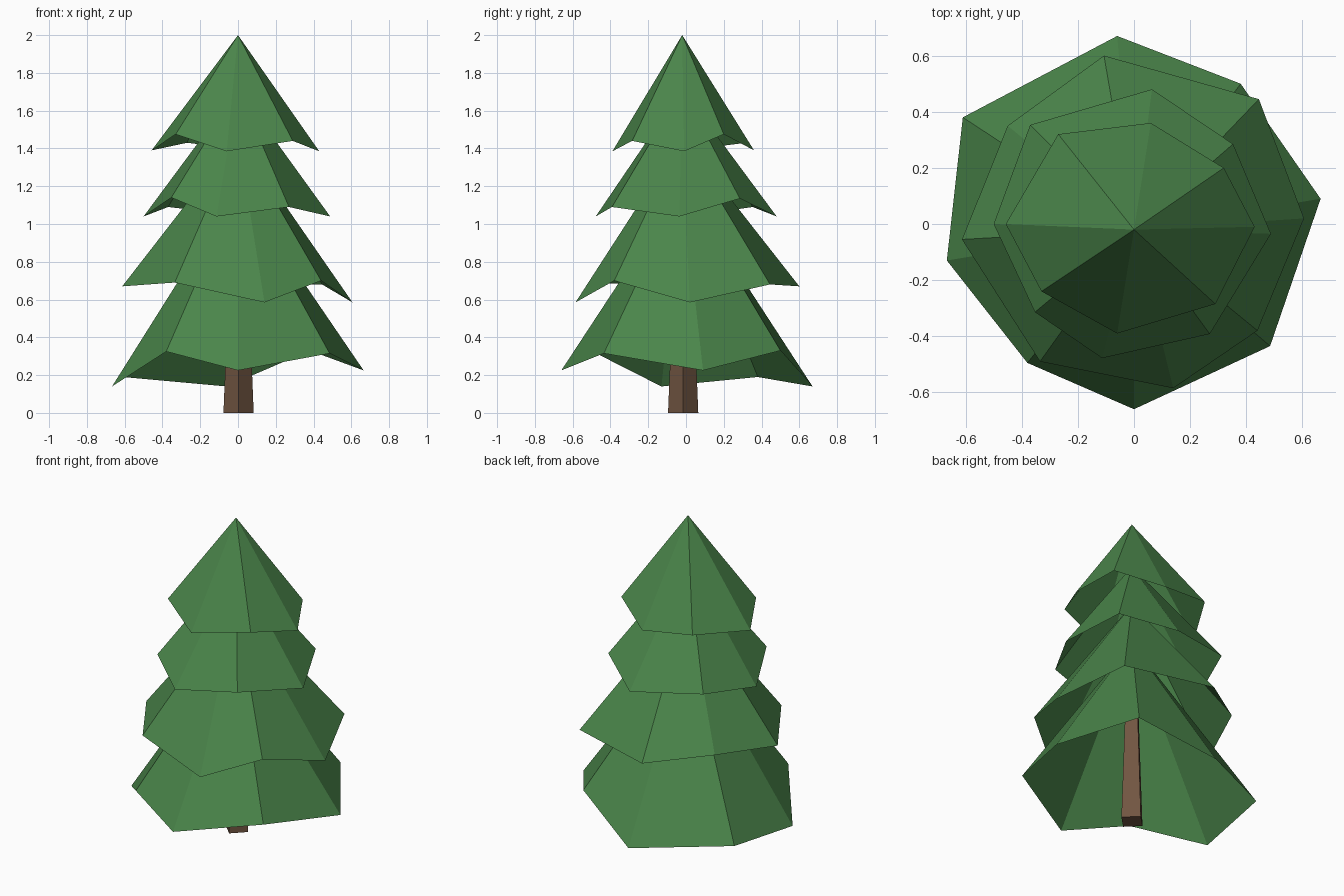
import bpy, math


def material(name, rgb):
    m = bpy.data.materials.new(name)
    m.diffuse_color = (*rgb, 1)
    return m


green = material("needle green", (0.069, 0.235, 0.069))
brown = material("bark brown", (0.165, 0.092, 0.054))


def add_mesh(name, verts, faces, mat):
    me = bpy.data.meshes.new(name)
    me.from_pydata(verts, [], faces)
    me.materials.append(mat)
    me.update()
    ob = bpy.data.objects.new(name, me)
    bpy.context.collection.objects.link(ob)
    return ob


# Foliage tiers: apex height, then the eight drooping branch tips, clockwise from the back
TIERS = {
    "bottom_branches": (1.20, [(-.06, .67, .14), (.38, .50, .33), (.665, .09, .225), (.485, -.435, .315),
                               (0, -.66, .225), (-.38, -.495, .325), (-.667, -.13, .14), (-.61, .38, .19)]),
    "lower_branches": (1.46, [(-.107, .60, .67), (.445, .445, .68), (.606, .02, .585), (.44, -.38, .70),
                              (.14, -.585, .585), (-.335, -.49, .69), (-.613, -.055, .67), (-.45, .35, .72)]),
    "upper_branches": (1.715, [(.064, .48, 1.04), (.353, .285, 1.135), (.488, -.035, 1.04), (.27, -.392, 1.09),
                               (-.114, -.478, 1.04), (-.353, -.314, 1.14), (-.50, 0, 1.04), (-.37, .353, 1.09)]),
    "top_branches": (2.0, [(.06, .36, 1.39), (.32, .20, 1.475), (.43, -.01, 1.385), (.29, -.285, 1.44),
                           (-.06, -.39, 1.385), (-.33, -.24, 1.475), (-.457, 0, 1.39), (-.27, .32, 1.43)]),
}

# Each tier is a hollow, open-bottomed faceted cone
for name, (apex, rim) in TIERS.items():
    n = len(rim)
    faces = [(n, (i + 1) % n, i) for i in range(n)]
    add_mesh(name, rim + [(0, -.02, apex)], faces, green)

# Four-sided tapered trunk with a corner to the front
rings = [(0.08, 0.0), (0.04, 1.0)]
verts = [(0.003 + r * math.cos(a * math.pi / 2), -.015 + r * math.sin(a * math.pi / 2), z)
         for r, z in rings for a in range(4)]
sides = [(i, (i + 1) % 4, (i + 1) % 4 + 4, i + 4) for i in range(4)]
add_mesh("trunk", verts, sides + [(3, 2, 1, 0), (4, 5, 6, 7)], brown)
